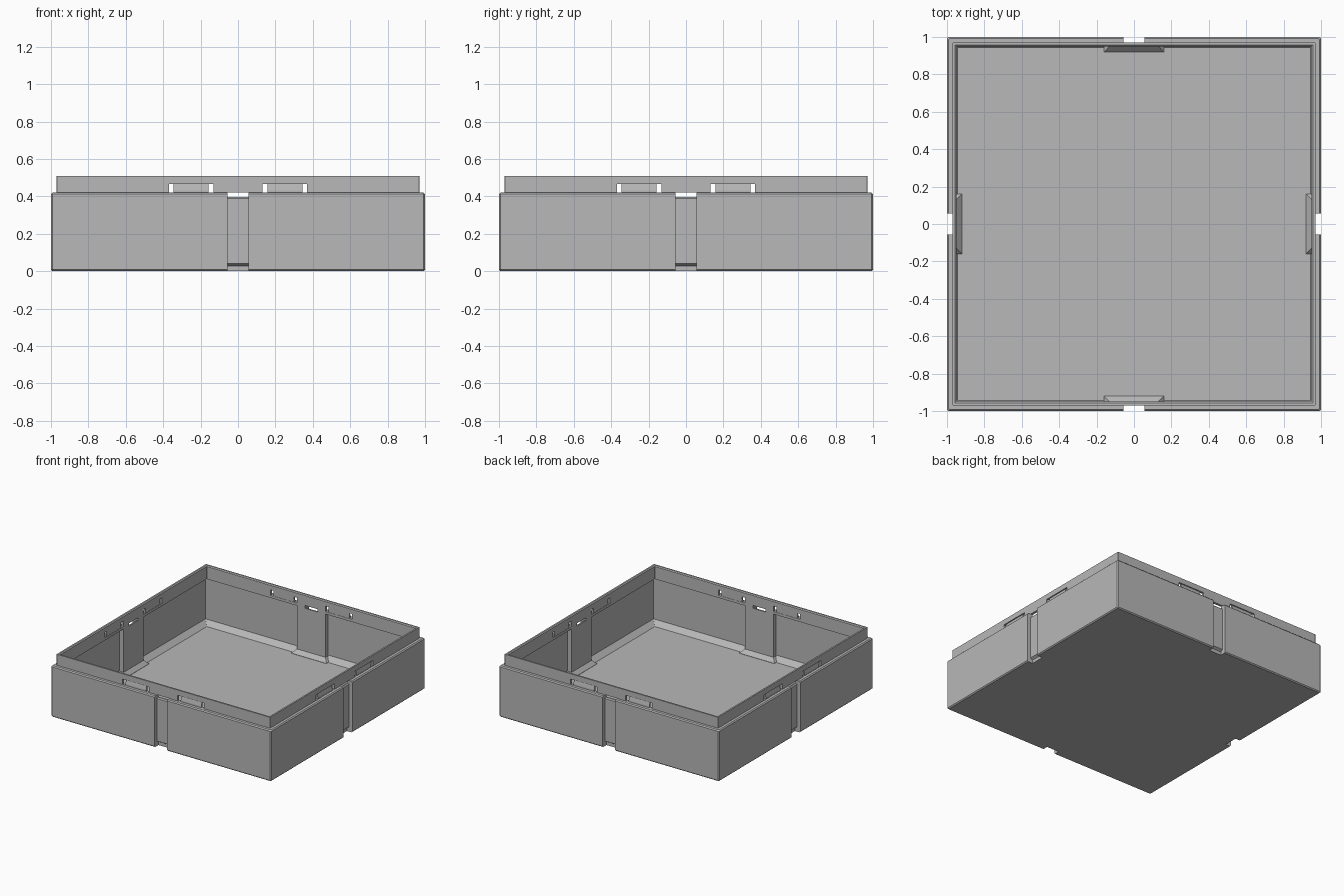
import bpy, bmesh, math
from mathutils import Matrix

cube = bpy.data.objects.get("Cube")
if cube:
    bpy.data.objects.remove(cube)

grey = bpy.data.materials.new("plain grey")
grey.use_nodes = True
grey.diffuse_color = (0.48, 0.48, 0.48, 1)
grey.node_tree.nodes["Principled BSDF"].inputs["Base Color"].default_value = grey.diffuse_color


def make_object(name, bm):
    bmesh.ops.recalc_face_normals(bm, faces=bm.faces)
    mesh = bpy.data.meshes.new(name)
    bm.to_mesh(mesh)
    bm.free()
    mesh.materials.append(grey)
    obj = bpy.data.objects.new(name, mesh)
    bpy.context.collection.objects.link(obj)
    return obj


def loft(bm, rings):
    """Skin a stack of equal point loops and cap both ends."""
    loops = [[bm.verts.new(p) for p in ring] for ring in rings]
    n = len(loops[0])
    for a, b in zip(loops, loops[1:]):
        for i in range(n):
            j = (i + 1) % n
            bm.faces.new((a[i], a[j], b[j], b[i]))
    bm.faces.new(loops[0][::-1])
    bm.faces.new(loops[-1])


def four_sides(bm):
    """Repeat the geometry of the back wall on all four walls."""
    base = bm.verts[:] + bm.edges[:] + bm.faces[:]
    for k in range(1, 4):
        copy = bmesh.ops.duplicate(bm, geom=base)["geom"]
        verts = [v for v in copy if isinstance(v, bmesh.types.BMVert)]
        bmesh.ops.rotate(bm, verts=verts, cent=(0, 0, 0),
                         matrix=Matrix.Rotation(k * math.pi / 2, 3, 'Z'))


def extrude_x(bm, profile, x0, x1):
    loft(bm, [[(x, y, z) for y, z in profile] for x in (x0, x1)])


def square(r, z, c):
    """Square loop with corners clipped by c."""
    d = r - c
    return [(r, -d, z), (r, d, z), (d, r, z), (-d, r, z),
            (-r, d, z), (-r, -d, z), (-d, -r, z), (d, -r, z)]


# Tray shell: outer wall, stepped lip, undercut wall, floor fillet
shell = [(.992, 0), (1, .008), (1, .412), (.992, .42), (.97, .42), (.97, .51),
         (.957, .51), (.95, .503), (.95, .40), (.985, .40), (.985, .05), (.945, .012)]
bm = bmesh.new()
loft(bm, [square(r, z, .008 if r > .99 else .002) for r, z in shell])
tray = make_object("tray", bm)

# Inner pillars backing the outside grooves, flared at the foot
bm = bmesh.new()
loft(bm, [[(-w, y, z), (w, y, z), (w, .992, z), (-w, .992, z)]
          for w, y, z in ((.16, .92, .006), (.16, .92, .014), (.13, .95, .045), (.13, .95, .408))])
four_sides(bm)
pillars = make_object("pillars", bm)

# Groove with deeper foot and through slot at the top, plus lip windows
bm = bmesh.new()
groove = [(1.1, -.1), (.95, -.1), (.95, .028), (.97, .04), (.97, .39),
          (.962, .398), (.93, .398), (.93, .421), (1.1, .421)]
extrude_x(bm, groove, -.057, .057)
window = [(.93, .421), (1.05, .421), (1.05, .466), (.93, .466)]
for side in (-1, 1):
    extrude_x(bm, window, side * .13, side * .37)
four_sides(bm)
cutter = make_object("cutters", bm)

for helper, operation in ((pillars, 'UNION'), (cutter, 'DIFFERENCE')):
    mod = tray.modifiers.new(operation.title(), 'BOOLEAN')
    mod.operation = operation
    mod.solver = 'EXACT'
    mod.object = helper

# Bake the cuts and drop the helpers
bpy.context.view_layer.update()
evaluated = tray.evaluated_get(bpy.context.evaluated_depsgraph_get())
baked = bpy.data.meshes.new_from_object(evaluated)
tray.modifiers.clear()
tray.data = baked
for helper in (pillars, cutter):
    bpy.data.objects.remove(helper)

# Wedge shaped snap tabs standing in the lip windows
bm = bmesh.new()
tab = [(.952, .415), (.968, .415), (.968, .432), (.96, .468), (.952, .468)]
for side in (-1, 1):
    extrude_x(bm, tab, side * .157, side * .345)
four_sides(bm)
make_object("snap_tabs", bm)
